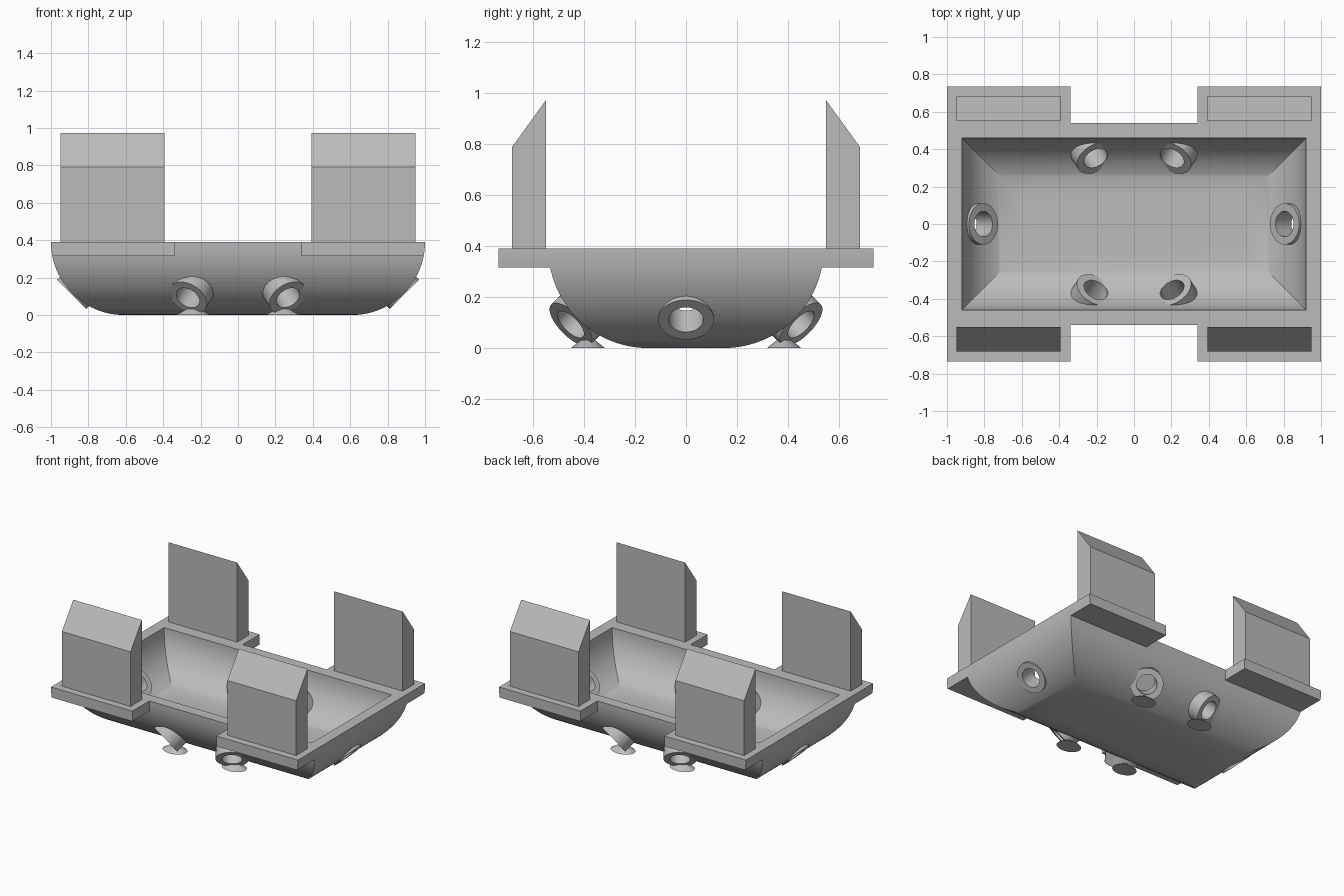
import bpy, bmesh, math
from mathutils import Vector, Matrix

if "Cube" in bpy.data.objects:
    bpy.data.objects.remove(bpy.data.objects["Cube"], do_unlink=True)

grey = bpy.data.materials.new("plain grey")
grey.use_nodes = True
GREY = (0.5, 0.5, 0.5, 1)
grey.diffuse_color = GREY
grey.node_tree.nodes["Principled BSDF"].inputs["Base Color"].default_value = GREY

RIM = 0.39           # rim height, also the outer bend radius
WALL = 0.08
END_C, SIDE_C = 0.61, 0.15   # bend centres of the end and side walls


def finish(name, bm):
    bmesh.ops.recalc_face_normals(bm, faces=bm.faces)
    mesh = bpy.data.meshes.new(name)
    bm.to_mesh(mesh)
    bm.free()
    mesh.materials.append(grey)
    obj = bpy.data.objects.new(name, mesh)
    bpy.context.collection.objects.link(obj)
    return obj


def extrude(name, profile, axis, start, end):
    """Extrude a (horizontal, z) profile along x or y."""
    bm = bmesh.new()
    place = (lambda u, z, t: (t, u, z)) if axis == "x" else (lambda u, z, t: (u, t, z))
    face = bm.faces.new([bm.verts.new(place(u, z, start)) for u, z in profile])
    geom = bmesh.ops.extrude_face_region(bm, geom=[face])["geom"]
    shift = Vector(place(0, 0, end - start))
    bmesh.ops.translate(bm, vec=shift, verts=[g for g in geom if isinstance(g, bmesh.types.BMVert)])
    return finish(name, bm)


def tub_profile(centre, radius, top):
    """Flat floor with quarter-round sides."""
    steps = 24
    half = [(centre + radius * math.sin(a), RIM - radius * math.cos(a))
            for a in (i * math.pi / 2 / steps for i in range(steps + 1))]
    if top > RIM:
        half.append((half[-1][0], top))
    return half + [(-u, z) for u, z in reversed(half)]


def box(name, x0, x1, y0, y1, z0, z1):
    return extrude(name, [(x0, z0), (x1, z0), (x1, z1), (x0, z1)], "y", y0, y1)


def combine(target, tool, operation):
    mod = target.modifiers.new(operation.lower(), "BOOLEAN")
    mod.operation, mod.solver, mod.object = operation, "EXACT", tool
    bpy.context.view_layer.objects.active = target
    bpy.ops.object.modifier_apply(modifier=mod.name)
    bpy.data.objects.remove(tool, do_unlink=True)


def tube(name, inner, outer, r_out, r_in=0.0):
    """Hollow ring between two points, or a solid rod when r_in is zero."""
    axis = outer - inner
    turn = Matrix.Translation(inner) @ axis.to_track_quat("Z", "Y").to_matrix().to_4x4()
    bm = bmesh.new()
    n, loops = 48, []
    sections = [(r_out, 0), (r_out, axis.length)]
    if r_in:
        sections += [(r_in, axis.length), (r_in, 0)]
    for r, h in sections:
        loops.append([bm.verts.new(turn @ Vector((r * math.cos(2 * math.pi * i / n),
                                                  r * math.sin(2 * math.pi * i / n), h)))
                      for i in range(n)])
    pairs = list(zip(loops, loops[1:]))
    if r_in:
        pairs.append((loops[-1], loops[0]))
    else:
        bm.faces.new(loops[0])
        bm.faces.new(loops[1])
    for a, b in pairs:
        for i in range(n):
            j = (i + 1) % n
            bm.faces.new((a[i], a[j], b[j], b[i]))
    return finish(name, bm)


# Hull: long tub with four corner shelves, trimmed by the rounded end profile
hull = extrude("hull", tub_profile(SIDE_C, RIM, RIM), "x", -1.05, 1.05)
for sx in (-1, 1):
    for sy in (-1, 1):
        xs = sorted((sx * 0.34, sx * 1.04))
        ys = sorted((sy * 0.5, sy * 0.735))
        combine(hull, box("shelf", *xs, *ys, 0.315, RIM), "UNION")
combine(hull, extrude("end_trim", tub_profile(END_C, RIM, 0.45), "y", -0.8, 0.8), "INTERSECT")

# Cavity: the same two profiles moved inward by the wall thickness
cavity = extrude("cavity", tub_profile(SIDE_C, RIM - WALL, 0.5), "x", -1, 1)
combine(cavity, extrude("cavity_trim", tub_profile(END_C, RIM - WALL, 0.6), "y", -0.7, 0.7), "INTERSECT")
combine(hull, cavity, "DIFFERENCE")

# Ports: angled rings through the ends and the long sides
ports = []
for sx in (-1, 1):
    side = "left" if sx > 0 else "right"
    ports.append((side + "_end_port", Vector((sx * 0.805, 0, 0.195)), Vector((sx * 0.889, 0, 0.111))))
    for sy in (-1, 1):
        end = "back" if sy > 0 else "front"
        ports.append((f"{end}_{side}_port", Vector((sx * 0.205, sy * 0.352, 0.19)),
                      Vector((sx * 0.268, sy * 0.452, 0.092))))
for name, inner, outer in ports:
    reach = (outer - inner) * 0.5
    combine(hull, tube("bore", inner - reach, outer + reach, 0.07), "DIFFERENCE")
    tube(name, inner, outer, 0.11, 0.068)

for sx in (-1, 1):
    for sy in (-1, 1):
        label = ("back" if sy > 0 else "front") + ("_left" if sx > 0 else "_right")
        # Upright panel with a bevelled outer top
        x0, x1 = sorted((sx * 0.392, sx * 0.948))
        profile = [(0.55, RIM), (0.682, RIM), (0.682, 0.79), (0.55, 0.972)]
        extrude(label + "_panel", [(sy * u, z) for u, z in profile], "x", x0, x1)
        # Small flared foot under each side port
        bm = bmesh.new()
        bmesh.ops.create_cone(bm, cap_ends=True, segments=32, radius1=0.09, radius2=0.035, depth=0.032,
                              matrix=Matrix.Translation((sx * 0.24, sy * 0.385, 0.016))
                              @ Matrix.Diagonal((1, 0.74, 1, 1)))
        finish(label + "_foot", bm)

# Smooth the round surfaces, keep edges crisp
bpy.ops.object.select_all(action="DESELECT")
for obj in bpy.context.scene.objects:
    if obj.type == "MESH":
        obj.select_set(True)
        bpy.context.view_layer.objects.active = obj
bpy.ops.object.shade_smooth_by_angle(angle=math.radians(25))
